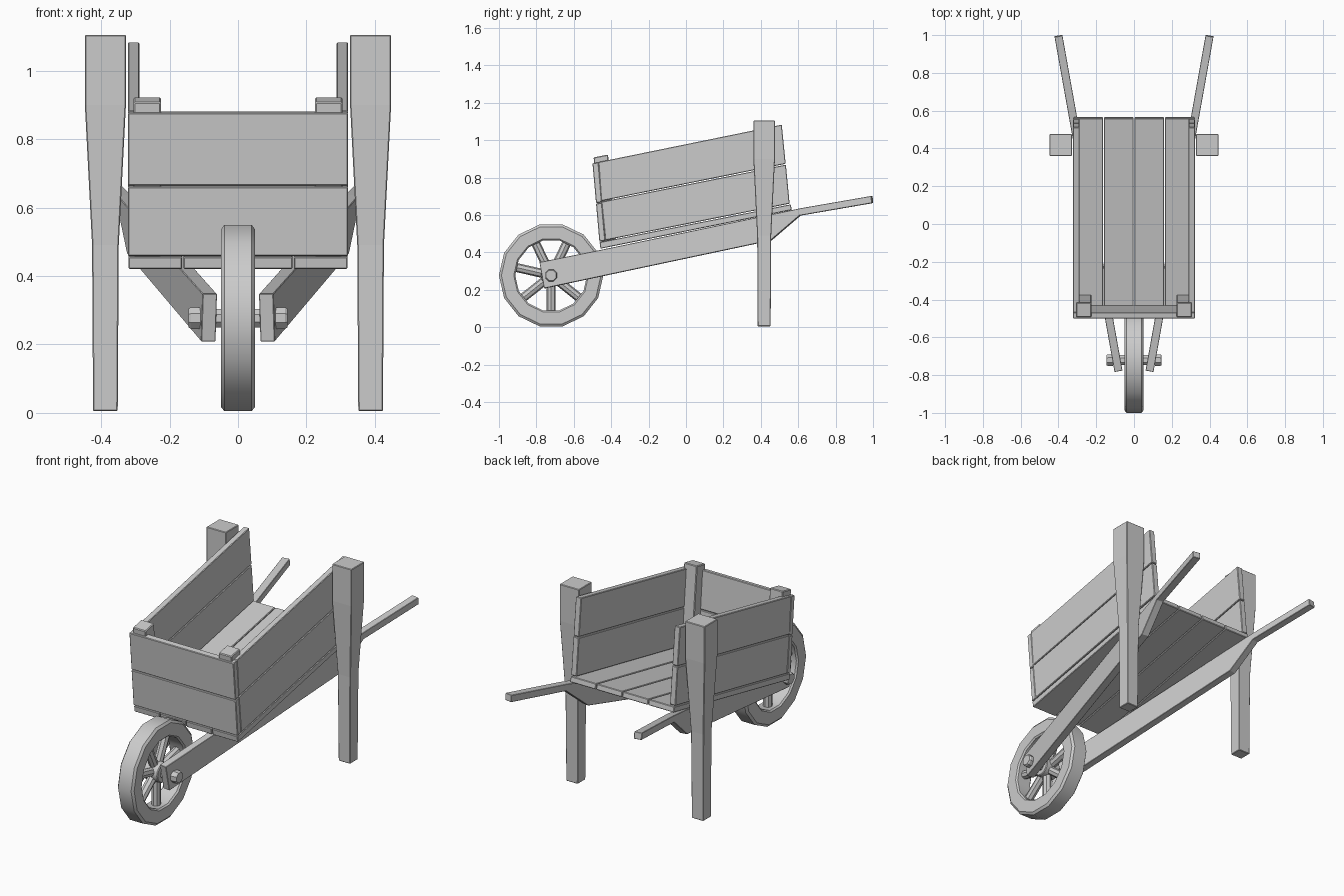
import bpy, bmesh, math
from mathutils import Matrix, Vector

if "Cube" in bpy.data.objects:
    bpy.data.objects.remove(bpy.data.objects["Cube"])


def finish(name, bm, bevel=0.0, smooth=False):
    bmesh.ops.recalc_face_normals(bm, faces=bm.faces)
    me = bpy.data.meshes.new(name)
    bm.to_mesh(me)
    bm.free()
    ob = bpy.data.objects.new(name, me)
    bpy.context.collection.objects.link(ob)
    if bevel:
        m = ob.modifiers.new("bevel", "BEVEL")
        m.width, m.segments = bevel, 1
    if smooth:
        bpy.ops.object.select_all(action="DESELECT")
        bpy.context.view_layer.objects.active = ob
        ob.select_set(True)
        bpy.ops.object.shade_smooth_by_angle(angle=math.radians(35))
    return ob


def loft(name, rings, bevel=0.0, smooth=False, closed=False):
    """Skin between rings of equal point count; cap the ends unless closed."""
    bm = bmesh.new()
    vs = [[bm.verts.new(p) for p in r] for r in rings]
    n = len(vs[0])
    for i in range(len(vs) if closed else len(vs) - 1):
        a, b = vs[i], vs[(i + 1) % len(vs)]
        for j in range(n):
            k = (j + 1) % n
            bm.faces.new((a[j], a[k], b[k], b[j]))
    if not closed:
        bm.faces.new(vs[0])
        bm.faces.new(vs[-1])
    return finish(name, bm, bevel, smooth)


def prism(name, yz, x0, x1, bevel=0.003):
    """Side profile extruded across x."""
    return loft(name, [[(x, y, z) for y, z in yz] for x in (x0, x1)], bevel)


def ring_x(x, r, n, c, phase=0.0):
    return [(x, c[1] + r * math.cos(phase + 2 * math.pi * i / n),
             c[2] + r * math.sin(phase + 2 * math.pi * i / n)) for i in range(n)]


# floor planks
floor = [(-0.462, 0.455), (0.56, 0.657), (0.566, 0.627), (-0.457, 0.420)]
for i in range(4):
    x = -0.322 + i * 0.161
    prism(f"floor_plank_{i + 1}", floor, x + 0.002, x + 0.159)

# side boards, lower and upper
lower = [(-0.431, 0.465), (0.554, 0.661), (0.534, 0.869), (-0.452, 0.671)]
upper = [(-0.453, 0.675), (0.533, 0.874), (0.512, 1.083), (-0.468, 0.883)]
for side, s in (("left", -1), ("right", 1)):
    for part, prof in (("lower", lower), ("upper", upper)):
        prism(f"{side}_side_board_{part}", prof, s * 0.288, s * 0.322)

# front boards
prism("front_board_lower", [(-0.463, 0.458), (-0.432, 0.464), (-0.450, 0.666), (-0.481, 0.660)], -0.322, 0.322)
prism("front_board_upper", [(-0.481, 0.664), (-0.450, 0.670), (-0.468, 0.882), (-0.500, 0.876)], -0.322, 0.322)

# inner corner cleats
cleat = [(-0.455, 0.455), (-0.375, 0.470), (-0.417, 0.923), (-0.494, 0.908)]
for side, s in (("left", -1), ("right", 1)):
    prism(f"{side}_corner_cleat", cleat, s * 0.225, s * 0.305, 0.004)

# tapered standing legs
for side, s in (("left", -1), ("right", 1)):
    rings = []
    for z, h in ((0.005, 0.036), (0.49, 0.039), (0.90, 0.060), (1.105, 0.060)):
        rings.append([(s * 0.3875 + a * h, 0.418 + b * h * 0.96, z)
                      for a, b in ((-1, -1), (1, -1), (1, 1), (-1, 1))])
    loft(f"{side}_leg", rings, 0.003)

# splayed beams that turn into handles
beam = [(-0.780, 0.348), (-0.46, 0.412), (0.50, 0.612), (0.62, 0.637), (0.994, 0.702),
        (0.998, 0.664), (0.61, 0.597), (0.455, 0.464), (-0.755, 0.208)]
for side, s in (("left", -1), ("right", 1)):
    rings = [[(s * (0.083 + 0.179 * (y + 0.775) + o), y - o * 0.179, z) for y, z in beam]
             for o in (-0.021, 0.021)]
    loft(f"{side}_beam_handle", rings, 0.002)

# wheel rim
C = Vector((0, -0.721, 0.277))
ph = -math.pi / 2 + math.pi / 14
prof = [(-0.042, 0.192), (-0.05, 0.200), (-0.05, 0.266), (-0.040, 0.279),
        (0.040, 0.279), (0.05, 0.266), (0.05, 0.200), (0.042, 0.192)]
loft("wheel_rim", [ring_x(x, r, 14, C, ph) for x, r in prof], smooth=True, closed=True)

# hub, axle and end caps
loft("wheel_hub", [ring_x(x, 0.055, 14, C, ph) for x in (-0.045, 0.045)], 0.004, True)
loft("axle", [ring_x(x, 0.029, 8, C, math.pi / 8) for x in (-0.12, 0.12)])
for side, s in (("left", -1), ("right", 1)):
    loft(f"{side}_axle_cap", [ring_x(s * x, r, 8, C, math.pi / 8)
                              for x, r in ((0.110, 0.034), (0.138, 0.034), (0.145, 0.029))])

# seven round spokes
bm = bmesh.new()
for i in range(7):
    a = 2 * math.pi * i / 7 + math.pi
    m = Matrix.Translation(C) @ Matrix.Rotation(a, 4, "X") @ Matrix.Translation((0, 0, 0.12))
    bmesh.ops.create_cone(bm, cap_ends=True, segments=8, radius1=0.024, radius2=0.024,
                          depth=0.16, matrix=m)
finish("wheel_spokes", bm, smooth=True)
